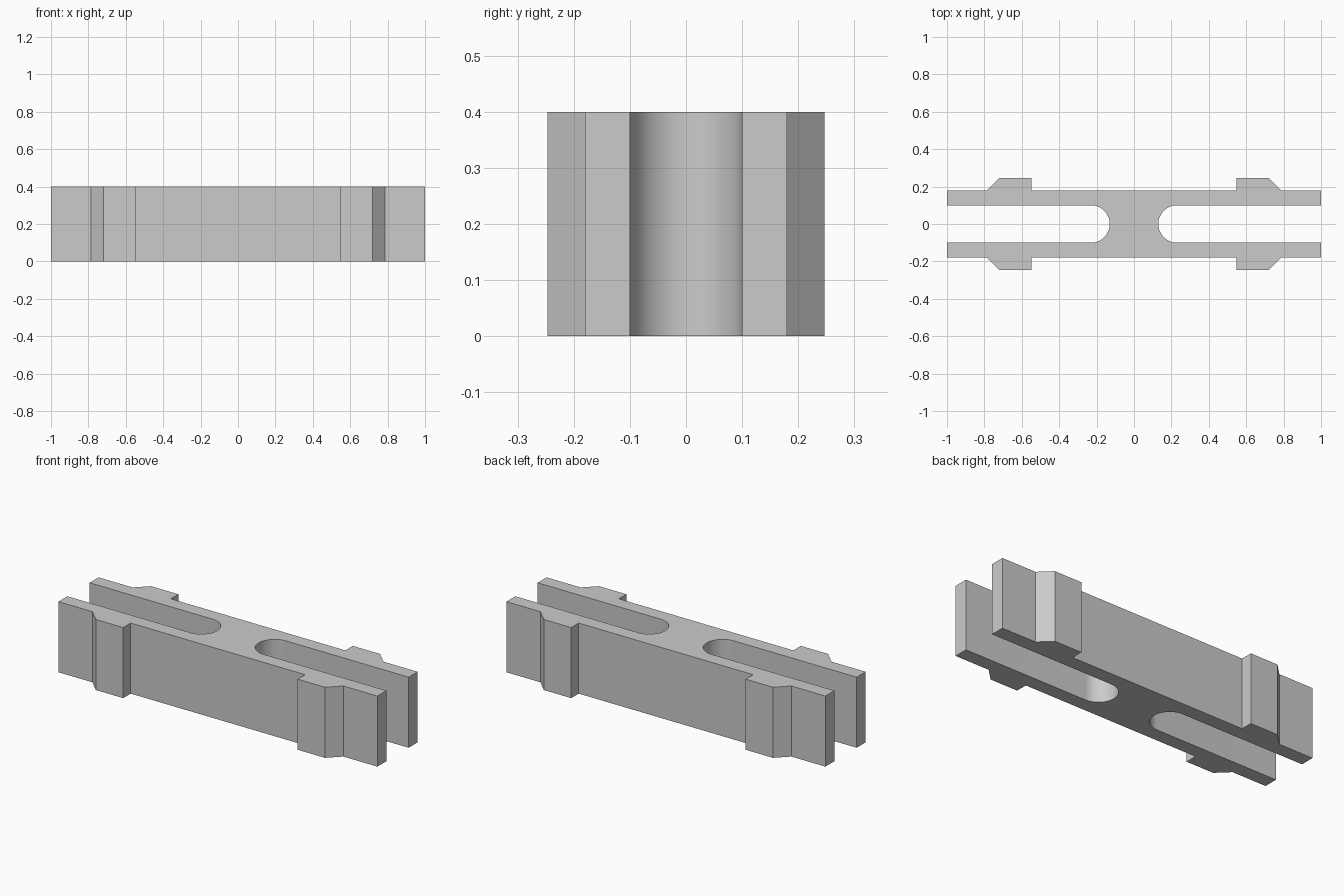
import bpy, bmesh, math

cube = bpy.data.objects.get("Cube")
if cube:
    bpy.data.objects.remove(cube, do_unlink=True)

HEIGHT = 0.4
SLOT_R = 0.1       # half width of the end slots
SLOT_X = 0.23      # centre of the rounded slot end
ARC_STEPS = 16

grey = bpy.data.materials.new("plain grey")
grey.use_nodes = True
colour = (0.6, 0.6, 0.6, 1)
grey.diffuse_color = colour
grey.node_tree.nodes["Principled BSDF"].inputs["Base Color"].default_value = colour

# Quarter outline: outer wall with its ramped barb, prong tip, slot wall and rounded slot end
quarter = [(0, 0.18), (0.547, 0.18), (0.547, 0.247), (0.718, 0.247),
           (0.787, 0.18), (1, 0.18), (1, SLOT_R)]
for i in range(ARC_STEPS + 1):
    a = math.pi / 2 * (1 + i / ARC_STEPS)
    quarter.append((SLOT_X + SLOT_R * math.cos(a), SLOT_R * math.sin(a)))

# Mirror to the full closed outline
half = quarter + [(x, -y) for x, y in reversed(quarter[:-1])]
outline = half + [(-x, y) for x, y in reversed(half[1:-1])]

# Extrude the outline into the solid clip
bm = bmesh.new()
base = bm.faces.new([bm.verts.new((x, y, 0)) for x, y in outline])
result = bmesh.ops.extrude_face_region(bm, geom=[base], use_keep_orig=True)
top = [v for v in result["geom"] if isinstance(v, bmesh.types.BMVert)]
bmesh.ops.translate(bm, verts=top, vec=(0, 0, HEIGHT))
bmesh.ops.recalc_face_normals(bm, faces=bm.faces)

mesh = bpy.data.meshes.new("double_ended_clip")
bm.to_mesh(mesh)
bm.free()
mesh.materials.append(grey)
clip = bpy.data.objects.new("double_ended_clip", mesh)
bpy.context.collection.objects.link(clip)

# Smooth the slot ends, keep the other edges sharp
bpy.ops.object.select_all(action="DESELECT")
clip.select_set(True)
bpy.context.view_layer.objects.active = clip
bpy.ops.object.shade_smooth_by_angle(angle=math.radians(30))
